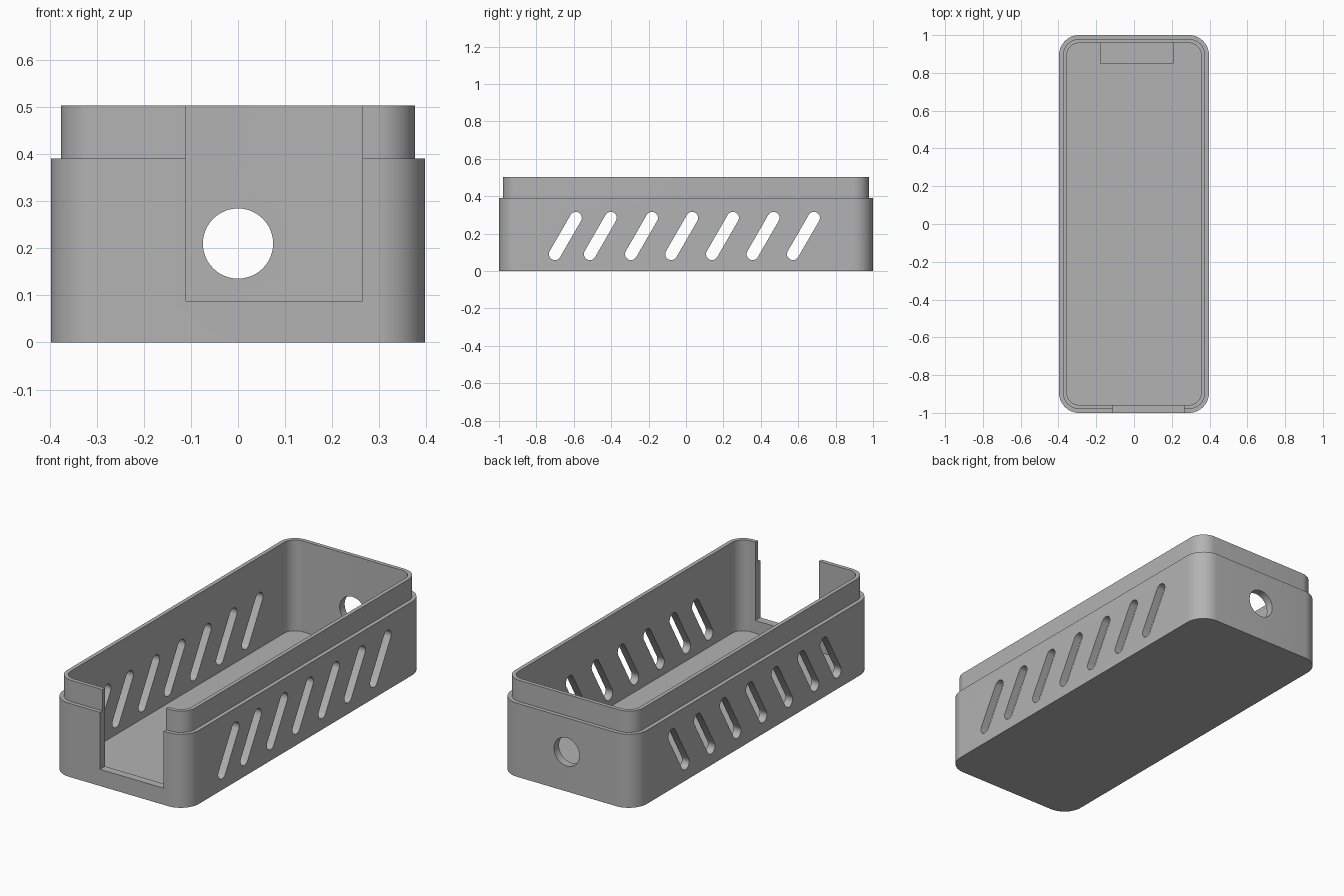
import bpy
import bmesh
from math import sin, cos, pi, radians
from mathutils import Matrix, Vector

cube = bpy.data.objects.get("Cube")
if cube:
    bpy.data.objects.remove(cube, do_unlink=True)

grey = bpy.data.materials.new("plain grey")
grey.use_nodes = True
colour = (0.45, 0.45, 0.45, 1)
grey.diffuse_color = colour
grey.node_tree.nodes["Principled BSDF"].inputs["Base Color"].default_value = colour

FLOOR, STEP, TOP = 0.021, 0.39, 0.503
HALF_X, HALF_Y, RADIUS = 0.397, 1.0, 0.106
LIP, WALL = 0.021, 0.042


def finish(bm, name):
    bmesh.ops.recalc_face_normals(bm, faces=bm.faces)
    mesh = bpy.data.meshes.new(name)
    bm.to_mesh(mesh)
    bm.free()
    mesh.materials.append(grey)
    obj = bpy.data.objects.new(name, mesh)
    bpy.context.collection.objects.link(obj)
    return obj


def rounded_ring(bm, inset, z, steps=12):
    """Rounded rectangle loop, set in from the outer wall."""
    r = RADIUS - inset
    ring = []
    for corner, (sx, sy) in enumerate([(1, 1), (-1, 1), (-1, -1), (1, -1)]):
        for i in range(steps + 1):
            a = (corner + i / steps) * pi / 2
            ring.append(bm.verts.new((sx * (HALF_X - RADIUS) + r * cos(a),
                                      sy * (HALF_Y - RADIUS) + r * sin(a), z)))
    return ring


def box(name, low, high):
    bm = bmesh.new()
    low, high = Vector(low), Vector(high)
    bmesh.ops.create_cube(bm, size=1, matrix=Matrix.Translation((low + high) / 2)
                          @ Matrix.Diagonal((*(high - low), 1)))
    return finish(bm, name)


def prism(name, outline, depth):
    """Extrude a closed outline along the depth vector."""
    bm = bmesh.new()
    face = bm.faces.new([bm.verts.new(p) for p in outline])
    grown = bmesh.ops.extrude_face_region(bm, geom=[face], use_keep_orig=True)
    bmesh.ops.translate(bm, vec=depth, verts=[v for v in grown["geom"]
                                              if isinstance(v, bmesh.types.BMVert)])
    return finish(bm, name)


# Tray shell: outside wall, shoulder, lip, inside wall and floor
bm = bmesh.new()
rings = [rounded_ring(bm, inset, z) for inset, z in
         [(0, 0), (0, STEP), (LIP, STEP), (LIP, TOP), (WALL, TOP), (WALL, FLOOR)]]
for a, b in zip(rings, rings[1:]):
    for i in range(len(a)):
        j = (i + 1) % len(a)
        bm.faces.new((a[i], a[j], b[j], b[i]))
bm.faces.new(rings[0])
bm.faces.new(rings[-1])
tray = finish(bm, "tray_shell")

# Front opening and round cable hole at the back
cutters = [box("front_opening_cutter", (-0.11, -1.1, 0.088), (0.264, -0.9, 0.6))]
circle = [(0.0745 * cos(2 * pi * i / 48), 0.9, 0.21 + 0.0745 * sin(2 * pi * i / 48))
          for i in range(48)]
cutters.append(prism("cable_hole_cutter", circle, (0, 0.2, 0)))

# Slanted vent slots through both long sides
slot_r, half_len, tilt = 0.032, 0.112, radians(60)
for y in (-0.645, -0.458, -0.238, -0.023, 0.195, 0.412, 0.628):
    outline = []
    for end in (1, -1):
        for i in range(13):
            a = tilt - end * pi / 2 + end * pi * i / 12
            if end < 0:
                a = tilt + pi / 2 + pi * i / 12
            outline.append((-0.5, y + end * half_len * cos(tilt) + slot_r * cos(a),
                            0.1875 + end * half_len * sin(tilt) + slot_r * sin(a)))
    cutters.append(prism("vent_slot_cutter", outline, (1, 0, 0)))

for cutter in cutters:
    mod = tray.modifiers.new(cutter.name, 'BOOLEAN')
    mod.operation = 'DIFFERENCE'
    mod.solver = 'EXACT'
    mod.object = cutter

# Bake the cuts, then drop the cutters
graph = bpy.context.evaluated_depsgraph_get()
cut_mesh = bpy.data.meshes.new_from_object(tray.evaluated_get(graph))
tray.modifiers.clear()
tray.data = cut_mesh
for cutter in cutters:
    bpy.data.objects.remove(cutter, do_unlink=True)

# Low pad on the floor beneath the cable hole
box("floor_pad", (-0.18, 0.85, FLOOR - 0.005), (0.208, 0.965, 0.05))

bpy.ops.object.select_all(action='DESELECT')
tray.select_set(True)
bpy.context.view_layer.objects.active = tray
bpy.ops.object.shade_smooth_by_angle(angle=radians(30))
